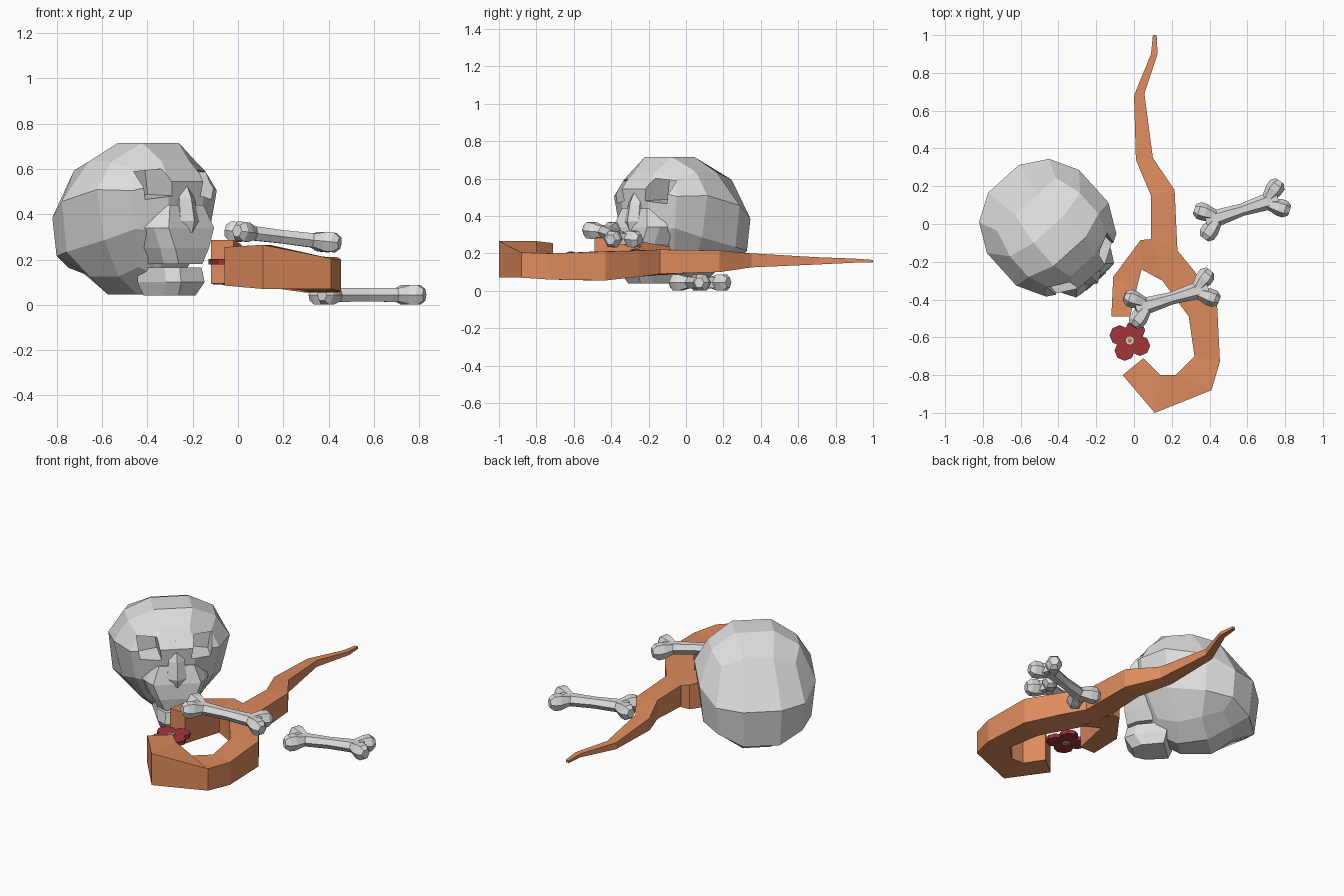
import bpy, bmesh, math
from mathutils import Matrix, Vector

if "Cube" in bpy.data.objects:
    bpy.data.objects.remove(bpy.data.objects["Cube"])


def material(name, rgb):
    m = bpy.data.materials.new(name)
    m.diffuse_color = (*rgb, 1)
    m.use_nodes = True
    m.node_tree.nodes["Principled BSDF"].inputs["Base Color"].default_value = m.diffuse_color
    return m


BONE = material("bone grey", (0.72, 0.72, 0.72))
WOOD = material("copper wood", (0.73, 0.26, 0.11))
RED = material("dark red", (0.35, 0.037, 0.042))
CREAM = material("cream", (0.75, 0.65, 0.52))
TAN = material("tan", (0.42, 0.22, 0.13))


def loft(bm, rings, start=True, end=True):
    vs = [[bm.verts.new(p) for p in r] for r in rings]
    n = len(vs[0])
    for a, b in zip(vs, vs[1:]):
        for i in range(n):
            j = (i + 1) % n
            bm.faces.new((a[i], a[j], b[j], b[i]))
    if start:
        bm.faces.new(vs[0][::-1])
    if end:
        bm.faces.new(vs[-1])


def finish(name, bm, mat, matrix=Matrix()):
    bmesh.ops.recalc_face_normals(bm, faces=bm.faces)
    bm.transform(matrix)
    me = bpy.data.meshes.new(name)
    bm.to_mesh(me)
    bm.free()
    me.materials.append(mat)
    ob = bpy.data.objects.new(name, me)
    bpy.context.collection.objects.link(ob)
    return ob


# --- forked branch: sections are left xy, right xy, bottom z, top z
def branch(name, secs, start):
    bm = bmesh.new()
    loft(bm, [[(a, b, lo), (c, d, lo), (c, d, hi), (a, b, hi)]
              for a, b, c, d, lo, hi in secs], start)
    return finish(name, bm, WOOD)


branch("main_branch", [
    (.10, 1.0, .12, 1.0, .15, .165), (.09, .90, .125, .90, .15, .172),
    (.0, .68, .055, .69, .14, .18), (.01, .34, .10, .35, .125, .20),
    (.09, .15, .215, .18, .10, .215), (.09, -.08, .23, -.14, .09, .22),
    (.15, -.30, .32, -.25, .075, .215), (.29, -.49, .44, -.43, .055, .21),
    (.32, -.70, .455, -.73, .06, .20), (.22, -.80, .41, -.88, .07, .205),
    (.14, -.80, .11, -1.0, .07, .265), (.05, -.71, -.06, -.80, .085, .255)], True)
branch("side_branch", [
    (.09, -.08, .15, -.30, .085, .219), (.035, -.085, .04, -.24, .085, .235),
    (-.11, -.28, .01, -.36, .09, .27), (-.12, -.49, -.02, -.49, .095, .287)], False)


# --- bones: six-sided shaft with two flared knobs at each end
def hex_ring(c, d, w, h):
    s = Vector((-d.y, d.x, 0))
    return [c + s * (w * math.cos(k * math.pi / 3)) +
            Vector((0, 0, h * math.sin(k * math.pi / 3))) for k in range(6)]


def bone(name, loc, yaw, pitch):
    bm = bmesh.new()
    along = Vector((1, 0, 0))
    loft(bm, [hex_ring(Vector((x, 0, 0)), along, w, h) for x, w, h in
              [(-.20, .06, .034), (-.13, .044, .036), (0, .033, .034),
               (.13, .044, .036), (.20, .06, .034)]])
    for sx in (-1, 1):
        for sy in (-1, 1):
            d = Vector((.11 * sx, .08 * sy, 0)).normalized()
            loft(bm, [hex_ring(Vector((.125 * sx, 0, 0)) + d * t, d, r, r * 1.08)
                      for t, r in [(0, .025), (.045, .036), (.08, .046), (.115, .046), (.14, .027)]])
    finish(name, bm, BONE, Matrix.Translation(loc) @ Matrix.Rotation(math.radians(yaw), 4, 'Z')
           @ Matrix.Rotation(math.radians(pitch), 4, 'Y'))


bone("upper_bone", (.199, -.393, .30), 16.5, 6.5)
bone("ground_bone", (.572, .075, .044), 18, 0)


# --- flower: four petals and a round centre
def disc(bm, x, y, z, r, h, n):
    bmesh.ops.create_cone(bm, cap_ends=True, segments=n, radius1=r, radius2=r, depth=h,
                          matrix=Matrix.Translation((x, y, z)))


FX, FY = -.022, -.617
bm = bmesh.new()
for k in range(4):
    a = math.radians(63 + 90 * k)
    disc(bm, FX + .060 * math.cos(a), FY + .060 * math.sin(a), .19, .054, .024, 8)
disc(bm, FX, FY, .19, .045, .02, 8)
finish("flower_petals", bm, RED)
for name, r, h, m in (("flower_ring", .021, .036, CREAM), ("flower_eye", .012, .04, TAN)):
    bm = bmesh.new()
    disc(bm, FX, FY, .19, r, h, 12)
    finish(name, bm, m)

# --- skull, modelled facing -y and then turned
TURN = Matrix.Translation((-.457, -.02, 0)) @ Matrix.Rotation(math.radians(42), 4, 'Z')

# cranium: three-by-three cube ball, crown moved forward, base drawn in
bm = bmesh.new()
bmesh.ops.create_cube(bm, size=2)
bmesh.ops.subdivide_edges(bm, edges=bm.edges[:], cuts=2, use_grid_fill=True)
for v in bm.verts:
    c = v.co.normalized()
    x, y, z = c.x * .363, c.y * .386, c.z * .37
    if abs(c.z) < .5:
        z -= (.3 if y > 0 else .15) * y
    crown = max(0, (c.z - .4) / .5)
    y = y * (1 - .3 * crown) - .09 * crown
    base = 1 - .3 * max(0, -c.z) ** 1.2
    x, y = x * base, y * base
    if c.y < 0 and c.z < 0:
        x *= 1 + .3 * c.z
    v.co = (x, y, z + .38)
cranium = finish("cranium", bm, BONE, TURN)

# eye sockets
bm = bmesh.new()
for s in (-1, 1):
    loft(bm, [[(s * (.152 + dx * w), y, .535 + dz * w) for dx, dz in
               ((-.07, -.055), (.05, -.075), (.07, .06), (-.05, .07))]
              for y, w in ((-.5, 1.1), (-.19, .85))])
cutter = finish("socket_cutter", bm, BONE, TURN)
cutter.hide_render = True
mod = cranium.modifiers.new("sockets", 'BOOLEAN')
mod.operation, mod.solver, mod.object = 'DIFFERENCE', 'EXACT', cutter
bpy.context.view_layer.objects.active = cranium
bpy.ops.object.modifier_apply(modifier="sockets")
bpy.data.objects.remove(cutter)


# face parts: z, front half width, front y, back half width, back y
def face_part(name, secs):
    bm = bmesh.new()
    loft(bm, [[(-f, yf, z), (f, yf, z), (f + .035, yf + .06, z), (b, yb, z),
               (-b, yb, z), (-f - .035, yf + .06, z)] for z, f, yf, b, yb in secs])
    finish(name, bm, BONE, TURN)


face_part("upper_jaw", [(.18, .07, -.37, .12, -.14), (.25, .10, -.38, .18, -.14),
                        (.34, .135, -.375, .24, -.15), (.44, .10, -.345, .20, -.2)])
face_part("lower_jaw", [(.04, .05, -.345, .09, -.16), (.10, .07, -.385, .11, -.14),
                        (.165, .065, -.37, .11, -.14)])
# nose bridge
bm = bmesh.new()
loft(bm, [[(-w, -.28, z), (-w, y + .03, z), (0, y, z), (w, y + .03, z), (w, -.28, z)]
          for z, w, y in ((.32, .04, -.38), (.37, .055, -.395), (.47, .045, -.375), (.58, .04, -.32))])
finish("nose_bridge", bm, BONE, TURN)
